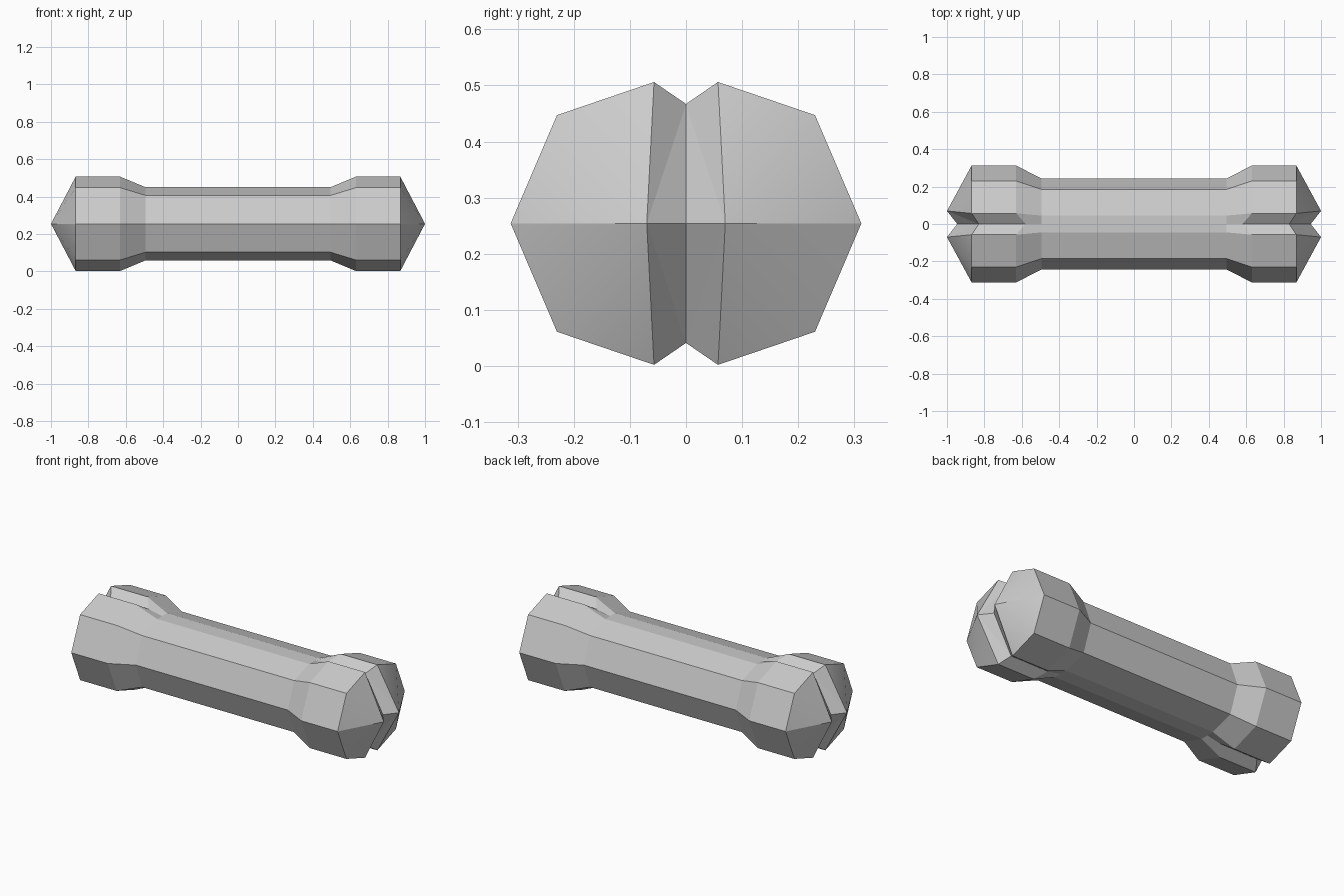
import bpy
import bmesh

cube = bpy.data.objects.get("Cube")
if cube:
    bpy.data.objects.remove(cube, do_unlink=True)

MID = 0.254  # height of the long axis

grey = bpy.data.materials.new("bone grey")
grey.use_nodes = True
grey.diffuse_color = (0.6, 0.6, 0.6, 1)
grey.node_tree.nodes["Principled BSDF"].inputs["Base Color"].default_value = (0.6, 0.6, 0.6, 1)

# Quarter profiles: (y, height above the axis), from the ridge to the widest point
SHAFT = [(0.045, 0.196), (0.185, 0.152), (0.243, 0)]
KNOB = [(0.057, 0.252), (0.23, 0.193), (0.3125, 0)]

bm = bmesh.new()


def ring(x, quarter, groove_x, groove_z):
    """Twelve-point section with a groove point at the top and the bottom."""
    side = quarter + [(y, -z) for y, z in reversed(quarter[:-1])]
    pts = [(groove_x, 0, groove_z)] + [(x, y, z) for y, z in side]
    pts += [(groove_x, 0, -groove_z)] + [(x, -y, z) for y, z in reversed(side)]
    return [bm.verts.new((px, py, pz + MID)) for px, py, pz in pts]


def bridge(a, b):
    n = len(a)
    for i in range(n):
        j = (i + 1) % n
        bm.faces.new((a[i], a[j], b[j], b[i]))


def cap(outer, s):
    """Two pointed lobes with a cleft between them."""
    cleft = bm.verts.new((s * 0.945, 0, MID))
    for sign, lobe in ((1, outer[1:6]), (-1, outer[7:12])):
        tip = bm.verts.new((s, sign * 0.07, MID))
        for p, q in zip(lobe, lobe[1:]):
            bm.faces.new((p, q, tip)).smooth = True
        bm.edges.get((lobe[2], tip)).smooth = False
        first, last = (outer[0], outer[6]) if sign > 0 else (outer[6], outer[0])
        for groove, ridge in ((first, lobe[0]), (last, lobe[-1])):
            bm.faces.new((groove, ridge, tip))
            bm.faces.new((groove, tip, cleft))


# Shaft, then a flared knob and cap at each end
shaft_rings = {}
for s in (-1, 1):
    shaft = ring(s * 0.495, SHAFT, s * 0.495, 0.196)
    neck = ring(s * 0.63, KNOB, s * 0.58, 0.213)
    end = ring(s * 0.868, KNOB, s * 0.83, 0.213)
    bridge(shaft, neck)
    bridge(neck, end)
    cap(end, s)
    shaft_rings[s] = shaft
bridge(shaft_rings[-1], shaft_rings[1])

bmesh.ops.recalc_face_normals(bm, faces=bm.faces[:])
mesh = bpy.data.meshes.new("bone")
bm.to_mesh(mesh)
bm.free()
mesh.materials.append(grey)
bone = bpy.data.objects.new("bone", mesh)
bpy.context.collection.objects.link(bone)
